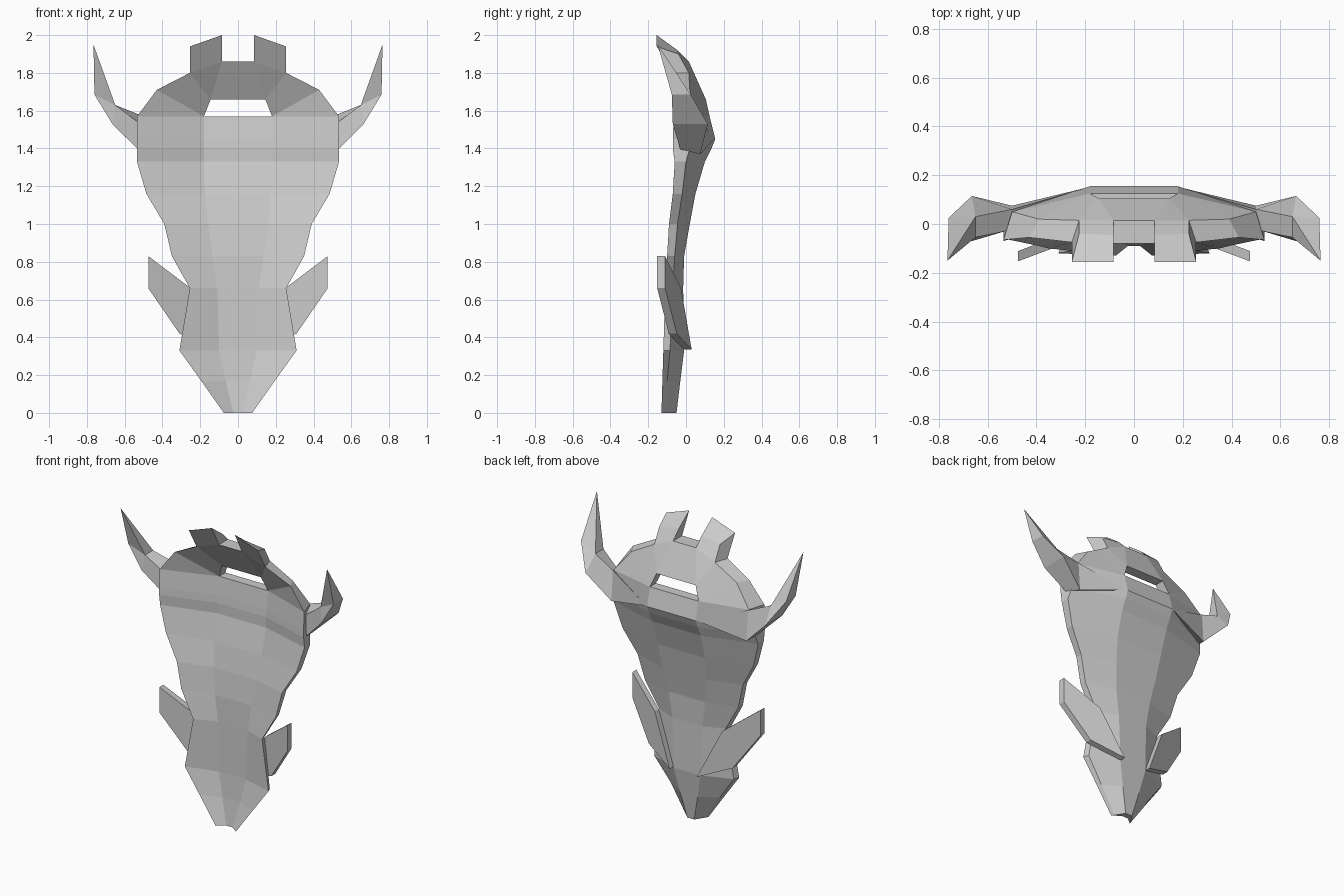
import bpy, bmesh

if "Cube" in bpy.data.objects:
    bpy.data.objects.remove(bpy.data.objects["Cube"])


def finish(name, bm):
    """Weld, orient and mirror a right-hand half across x = 0."""
    bmesh.ops.remove_doubles(bm, verts=bm.verts[:], dist=0.0005)
    bmesh.ops.recalc_face_normals(bm, faces=bm.faces[:])
    me = bpy.data.meshes.new(name)
    bm.to_mesh(me)
    bm.free()
    ob = bpy.data.objects.new(name, me)
    bpy.context.collection.objects.link(ob)
    mod = ob.modifiers.new("Mirror", 'MIRROR')
    mod.use_clip = True
    return ob


def face(bm, pts):
    """Add a face, skipping repeated points so quads may collapse."""
    uniq = []
    for p in pts:
        if p not in uniq:
            uniq.append(p)
    if len(uniq) > 2:
        bm.faces.new([bm.verts.new(p) for p in uniq])


def shell(name, grid):
    """Thick sheet from rows of (x, front y, back y, z[, back x]); open at x = 0."""
    bm = bmesh.new()
    f = [[(p[0], p[1], p[3]) for p in r] for r in grid]
    b = [[(p[4] if len(p) > 4 else p[0], p[2], p[3]) for p in r] for r in grid]
    n, m = len(grid), len(grid[0])
    for i in range(n - 1):
        for j in range(m - 1):
            for s in (f, b):
                face(bm, [s[i][j], s[i][j + 1], s[i + 1][j + 1], s[i + 1][j]])
    rim = [(0, j) for j in range(m)] + [(i, m - 1) for i in range(1, n)]
    rim += [(n - 1, j) for j in range(m - 2, -1, -1)]
    for (i, j), (k, l) in zip(rim, rim[1:]):
        face(bm, [f[i][j], f[k][l], b[k][l], b[i][j]])
    return finish(name, bm)


def loft(name, rings):
    """Join equal-length rings of points and cap both ends."""
    bm = bmesh.new()
    for a, b in zip(rings, rings[1:]):
        n = len(a)
        for i in range(n):
            j = (i + 1) % n
            face(bm, [a[i], a[j], b[j], b[i]])
    face(bm, rings[0])
    face(bm, rings[-1])
    return finish(name, bm)


# Shield body and brow band:
# z, panel x, edge x, centre front/back y, edge front/back y, edge back x
rows = [
    (0.00, .025, .075, -.09, -.05, -.13, -.11, .065),
    (0.17, .065, .195, -.07, -.03, -.125, -.10, .18),
    (0.33, .10, .31, -.06, -.01, -.12, -.085, .295),
    (0.66, .11, .255, -.055, -.015, -.11, -.07, .245),
    (0.83, .135, .35, -.05, -.01, -.10, -.06, .345),
    (1.00, .16, .39, -.03, .02, -.09, -.045, .39),
    (1.16, .175, .485, 0.0, .05, -.07, -.02, .485),
    (1.33, .18, .535, .04, .10, -.06, 0.0, .535),
    (1.40, .18, .535, .04, .135, -.07, .02, .52),
    (1.45, .18, .535, .045, .155, -.07, .035, .50),
    (1.57, .18, .535, .06, .125, -.065, .05, .50),
]
shell("shield_body", [[(0, cf, cb, z), (c, cf, cb, z), (w, ef, eb, z, wb)]
                      for z, c, w, cf, cb, ef, eb, wb in rows])

# Crown plate arching over the slit
lower = [(0, .035, .105, 1.66), (.145, .035, .105, 1.66), (.145, .035, .105, 1.66),
         (.18, .06, .125, 1.57), (.535, -.065, .05, 1.57, .50)]
upper = [(0, -.08, .015, 1.86), (.085, -.08, .015, 1.86),
         (.255, -.075, .015, 1.80, .225), (.43, -.055, .02, 1.71, .39),
         (.535, -.065, .05, 1.57, .50)]
shell("crown_plate", [lower, upper])

# Two battlement blocks continuing the crown forward
loft("crown_block", [
    [(.085, .015, 1.86), (.085, -.045, 1.92), (.085, -.155, 2.0), (.085, -.08, 1.86)],
    [(.225, .015, 1.80), (.225, -.04, 1.90), (.255, -.155, 1.94), (.255, -.075, 1.80)]])

# Curved horns, rooted in a point on the back of the band
root, tip = (.19, .15, 1.45), (.765, -.15, 1.95)
top_back, top_front = (.65, .03, 1.63), (.65, -.055, 1.63)
loft("horn", [[root] * 4,
              [(.50, .075, 1.37), (.53, -.03, 1.395), (.53, -.03, 1.54), (.50, .06, 1.57)],
              [(.665, .115, 1.53), (.665, -.07, 1.53), top_front, top_back],
              [(.76, .025, 1.685), (.76, -.075, 1.685), top_front, top_back],
              [tip] * 4])

# Slanted side fins
outline = [(.10, .335), (.31, .42), (.475, .66), (.475, .83), (.25, .66)]
loft("side_fin", [[(x, .03 - .375 * (x - .10) - d, z) for x, z in outline]
                  for d in (0, .042)])
